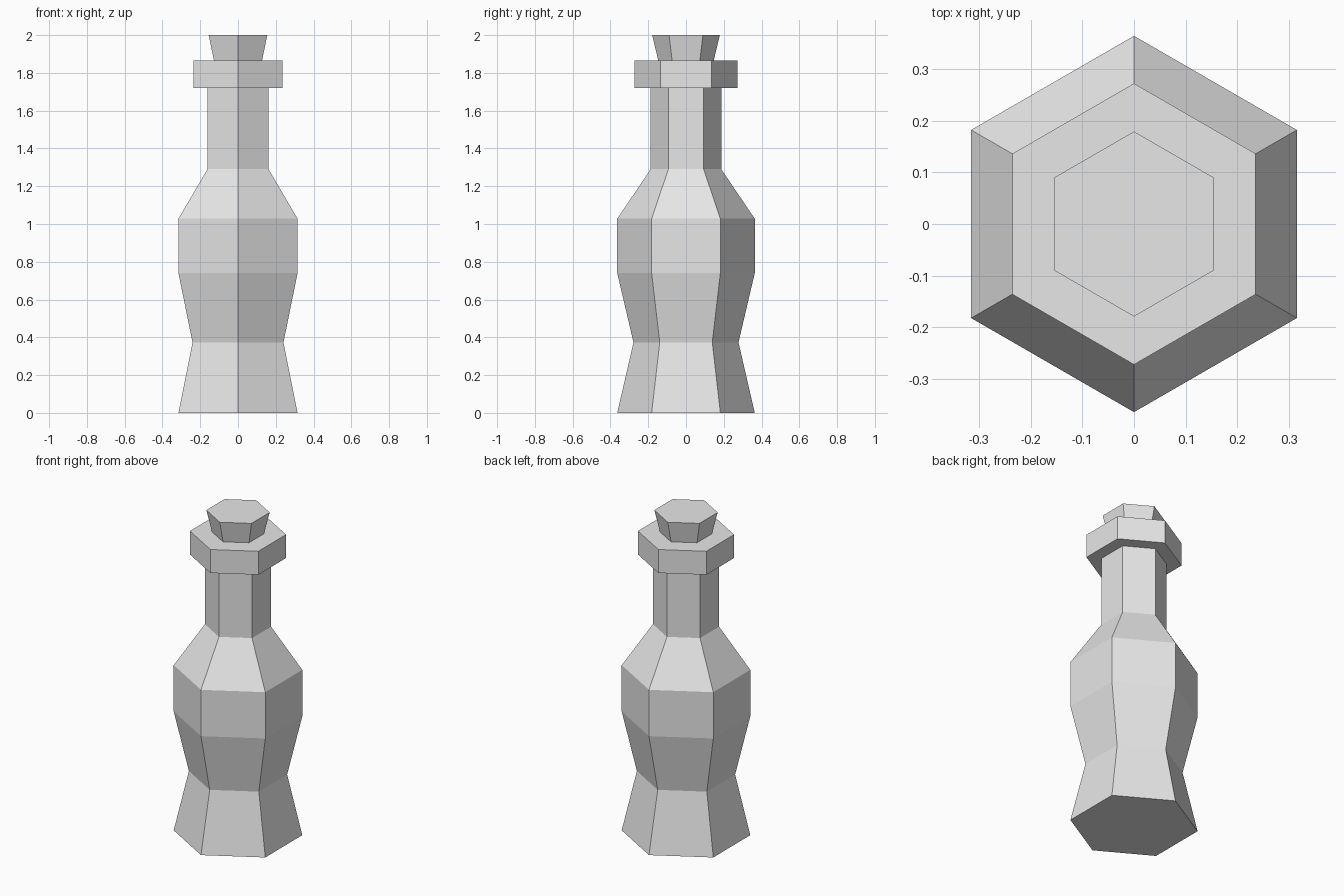
import bpy
import bmesh
from math import cos, sin, pi

cube = bpy.data.objects.get("Cube")
if cube:
    bpy.data.objects.remove(cube, do_unlink=True)

SIDES = 6

# Single flat grey
grey = bpy.data.materials.new("light grey")
grey.use_nodes = True
grey.diffuse_color = (0.8, 0.8, 0.8, 1)
grey.node_tree.nodes["Principled BSDF"].inputs["Base Color"].default_value = grey.diffuse_color


def turned_part(name, profile):
    """Stack six-sided rings of (radius, height), capped at both ends."""
    bm = bmesh.new()
    rings = []
    for radius, z in profile:
        # corners point to the front and back
        angles = [pi / 2 + 2 * pi * i / SIDES for i in range(SIDES)]
        rings.append([bm.verts.new((radius * cos(a), radius * sin(a), z)) for a in angles])
    for low, high in zip(rings, rings[1:]):
        for i in range(SIDES):
            j = (i + 1) % SIDES
            bm.faces.new((low[i], low[j], high[j], high[i]))
    bm.faces.new(rings[0][::-1])
    bm.faces.new(rings[-1])
    mesh = bpy.data.meshes.new(name)
    bm.to_mesh(mesh)
    bm.free()
    mesh.materials.append(grey)
    obj = bpy.data.objects.new(name, mesh)
    bpy.context.collection.objects.link(obj)
    return obj


# Flared foot, waist, belly, shoulder, neck and overhanging lip
turned_part("bottle", [
    (0.364, 0), (0.278, 0.373), (0.364, 0.74), (0.364, 1.028),
    (0.187, 1.29), (0.187, 1.72), (0.272, 1.72), (0.272, 1.866),
])

# Tapered stopper resting in the lip
turned_part("stopper", [(0.147, 1.866), (0.179, 2.0)])
